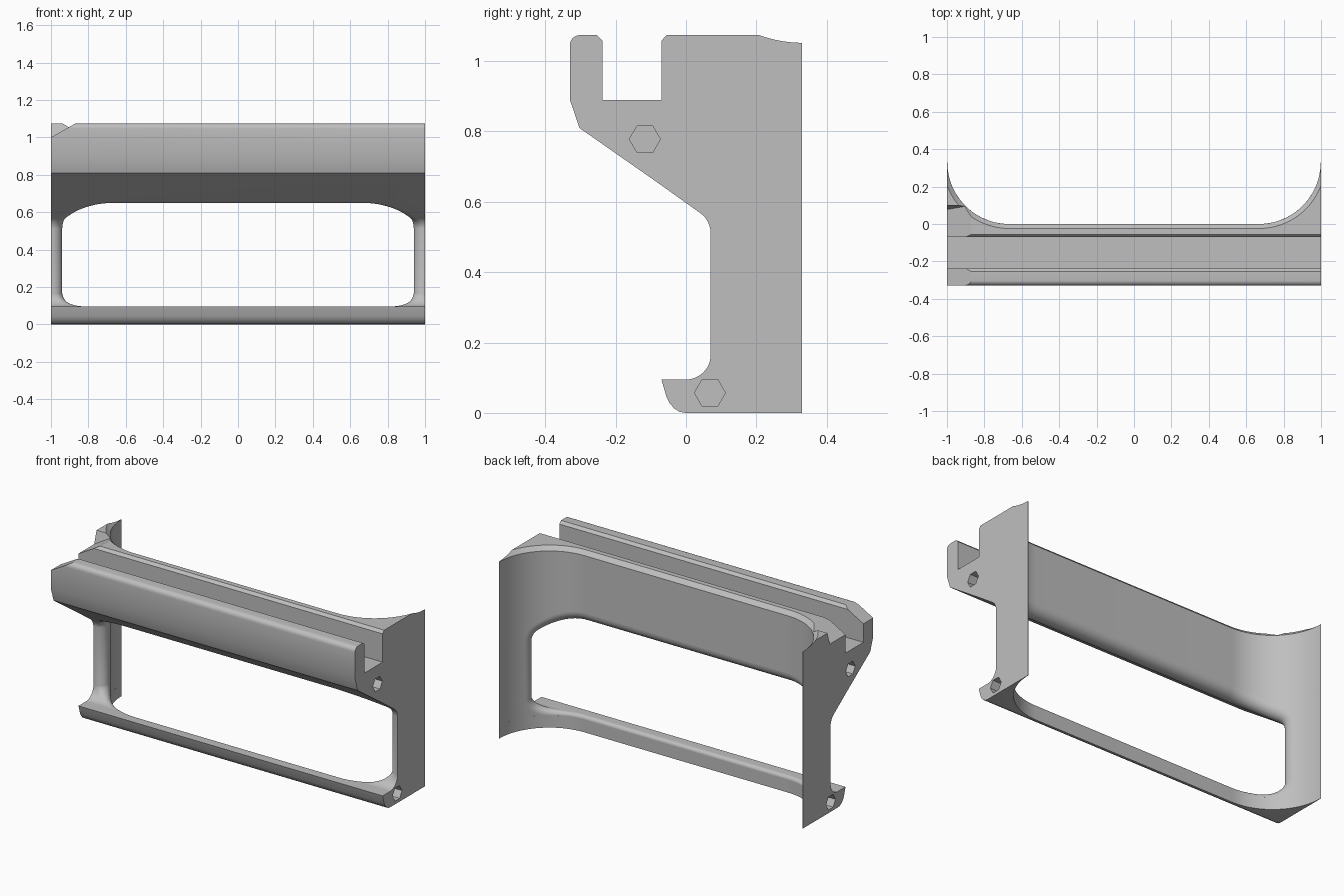
import bpy, bmesh
from math import sin, cos, radians, sqrt, atan2, pi
from mathutils import Vector

cube = bpy.data.objects.get("Cube")
if cube:
    bpy.data.objects.remove(cube, do_unlink=True)

AXIS_X, AXIS_Y, R = 0.668, 0.33, 0.33   # axis and radius of the rear corner curves
BALL = 0.056                            # radius of the rounded window edge
SLOPE = radians(54.5)                   # direction of the normal of the underside

grey = bpy.data.materials.new("plain_grey")
grey.use_nodes = True
grey.diffuse_color = (0.52, 0.52, 0.52, 1)
grey.node_tree.nodes["Principled BSDF"].inputs["Base Color"].default_value = (0.52, 0.52, 0.52, 1)


def make_object(name, faces):
    """Object from faces given as point lists; shared points are joined."""
    bm, known = bmesh.new(), {}
    for face in faces:
        loop = []
        for p in face:
            key = tuple(round(c, 5) + 0.0 for c in p)
            if key not in known:
                known[key] = bm.verts.new(key)
            if known[key] not in loop:
                loop.append(known[key])
        if len(loop) > 2 and not bm.faces.get(loop):
            bm.faces.new(loop)
    bmesh.ops.recalc_face_normals(bm, faces=bm.faces)
    mesh = bpy.data.meshes.new(name)
    bm.to_mesh(mesh)
    bm.free()
    obj = bpy.data.objects.new(name, mesh)
    bpy.context.collection.objects.link(obj)
    mesh.materials.append(grey)
    return obj


def prism(name, near, far):
    """Closed solid between two matching outlines."""
    n = len(near)
    sides = [(near[i], near[(i + 1) % n], far[(i + 1) % n], far[i]) for i in range(n)]
    return make_object(name, [near, far] + sides)


def cut(target, cutter):
    cutter.hide_render = True
    mod = target.modifiers.new("cut", 'BOOLEAN')
    mod.operation, mod.solver, mod.object = 'DIFFERENCE', 'EXACT', cutter
    bpy.context.view_layer.objects.active = target
    bpy.ops.object.modifier_apply(modifier=mod.name)
    bpy.data.objects.remove(cutter, do_unlink=True)


# Window side of the profile: (y, z, normal angle into the body, edge radius)
stations = []
end_ball = 0.02
y0 = -BALL * (1 + cos(SLOPE))
y1, z1 = 0.07 * cos(SLOPE), 0.511 + 0.07 * sin(SLOPE)
z0 = z1 + (y1 - y0) / sin(SLOPE) * cos(SLOPE)
for i in range(14):                                  # sloping underside
    t = (i / 14) ** 2
    stations.append((y0 + (y1 - y0) * t, z0 + (z1 - z0) * t, SLOPE, BALL))
for i in range(9):                                   # upper inner corner
    a = SLOPE * (1 - i / 8)
    stations.append((0.07 * cos(a), 0.511 + 0.07 * sin(a), a, BALL))
for i in range(13):                                  # lower inner corner
    t = i / 12
    a = -pi / 2 * t
    stations.append((0.07 * cos(a), 0.165 + 0.07 * sin(a), a, BALL + (end_ball - BALL) * t))
for i in range(1, 7):                                # top of the bottom rail
    t = 1 - (1 - i / 6) ** 2
    stations.append((-end_ball * t, 0.095, -pi / 2, end_ball))

# Body: the side profile drawn out over the full width
profile = [(s[0], s[1]) for s in stations] + [
    (-0.07, 0.095), (-0.055, 0.044), (-0.046, 0.027), (-0.034, 0.013), (-0.018, 0.003), (0, 0),
    (0.33, 0), (0.33, 1.074), (-0.055, 1.074), (-0.07, 1.058), (-0.07, 0.89),
    (-0.238, 0.89), (-0.238, 1.058), (-0.254, 1.074)]
for i in range(7):                                   # rounded top of the front lip
    a = pi / 2 * (1 + i / 6)
    profile.append((-0.302 + 0.028 * cos(a), 1.046 + 0.028 * sin(a)))
profile += [(-0.33, 0.89), (-0.303, 0.81)]
body = prism("rail_frame", [(-1, y, z) for y, z in profile], [(1, y, z) for y, z in profile])

# Rear cutter: hollow with curved corners, flaring out round the window edge
COLS, ARC = 28, 10


def wall(z, radius, end):
    row = [Vector((0, 0.6, z)), Vector((AXIS_X + radius, 0.6, z))]
    for i in range(COLS + 1):
        a = end * i / COLS
        row.append(Vector((AXIS_X + radius * cos(a), AXIS_Y - radius * sin(a), z)))
    return row


def plain_row(z, radius):
    return wall(z, radius, pi / 2) + [Vector((0, AXIS_Y - radius, z))]


def strip(a, b):
    return [(a[i], a[i + 1], b[i + 1], b[i]) for i in range(len(a) - 1)]


rows, z_min = [], 9
for y, z, a, r in stations:
    n = Vector((0, cos(a), sin(a)))
    touch = Vector((0, y, z))
    centre = touch + n * r
    drop = AXIS_Y - centre.y
    reach = sqrt(max((R + r) ** 2 - drop ** 2, 0))
    centre.x = AXIS_X + reach
    touch.x = centre.x
    z_min = min(z_min, centre.z)
    row = wall(z_min, R, atan2(drop, reach))
    start, stop = row[-1] - centre, touch - centre
    for i in range(1, ARC):
        t = i / ARC
        d = start.normalized().slerp(stop.normalized(), t)
        row.append(centre + d * (start.length * (1 - t) + stop.length * t))
    outside = touch - n * 0.04
    row += [touch, outside, Vector((0, outside.y, outside.z))]
    rows.append(row)

top = [plain_row(1.10, R + 0.05), plain_row(1.05, R), plain_row(rows[0][2].z, R)]
low = [plain_row(rows[-1][2].z, R), plain_row(-0.2, R)]
half = [top[0], low[-1]]
for group in (top, rows, low):
    for a, b in zip(group, group[1:]):
        half += strip(a, b)
for row in (rows[0], rows[-1]):                      # straight rounded edges
    edge = row[COLS + 2:-1]
    half += strip(edge, [Vector((0, p.y, p.z)) for p in edge])
both = half + [[Vector((-p.x, p.y, p.z)) for p in f] for f in half]
cut(body, make_object("rear_cutter", both))

# Sloped clearance at one end of the top
wedge = [(-1.05, 0.9715), (-0.82, 1.1026), (-1.05, 1.1026)]
cut(body, prism("end_cutter", [(x, -0.5, z) for x, z in wedge],
                [(x, 0.1 + (z - 1.074) * 0.3, z) for x, z in wedge]))

# Blind hexagonal sockets in both ends
for side in (-1, 1):
    for y, z, depth in ((-0.117, 0.778, 0.08), (0.068, 0.057, 0.055)):
        hexagon = [(y + 0.044 * cos(k * pi / 3), z + 0.044 * sin(k * pi / 3)) for k in range(6)]
        cut(body, prism("socket_cutter", [(side * 1.05, p, q) for p, q in hexagon],
                        [(side * (1 - depth), p, q) for p, q in hexagon]))

bpy.ops.object.select_all(action='DESELECT')
body.select_set(True)
bpy.context.view_layer.objects.active = body
bpy.ops.object.shade_smooth_by_angle(angle=radians(25))
